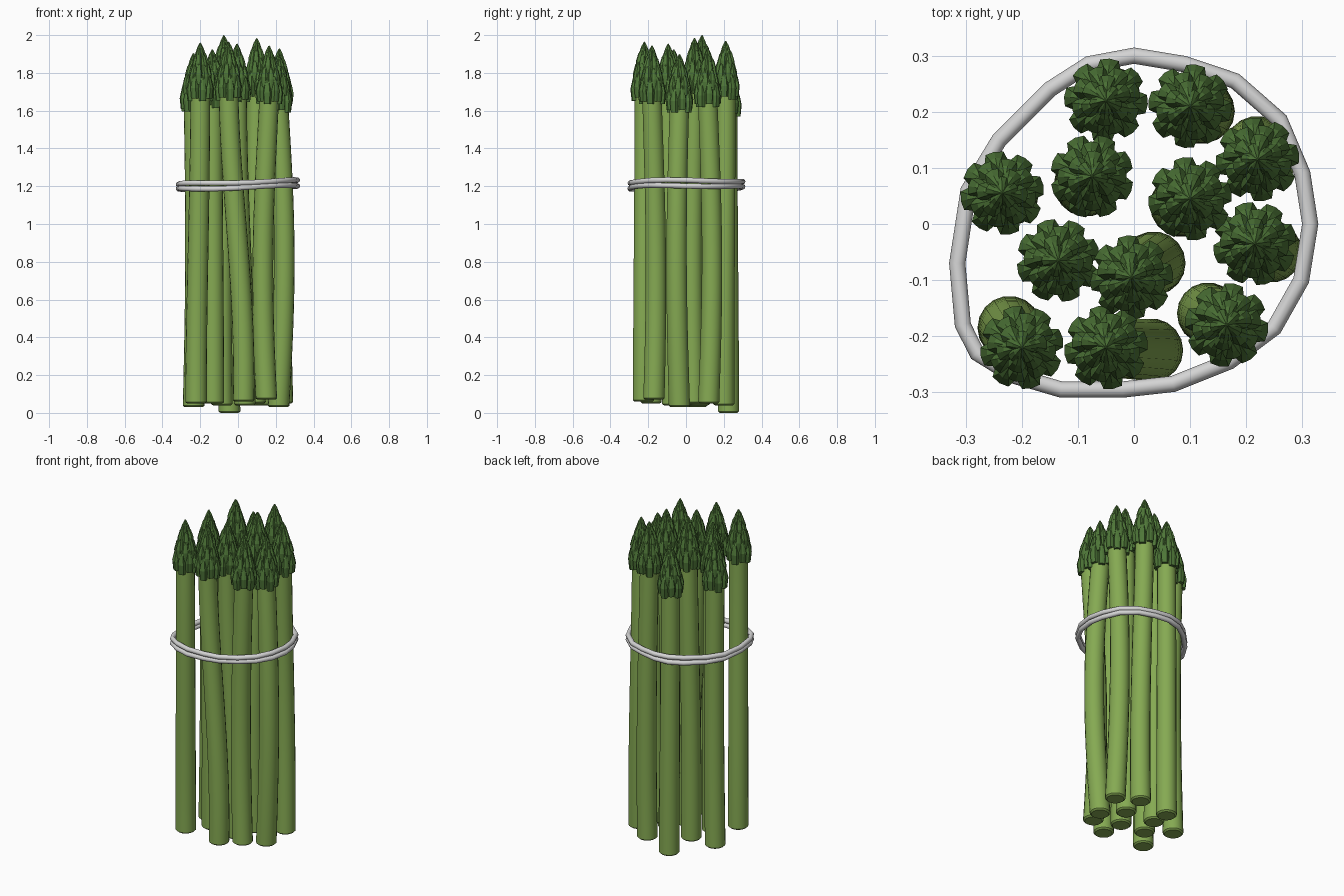
import bpy, bmesh, math, random
from mathutils import Vector

if "Cube" in bpy.data.objects:
    bpy.data.objects.remove(bpy.data.objects["Cube"])

random.seed(4)


def material(name, rgb):
    m = bpy.data.materials.new(name)
    m.diffuse_color = (*rgb, 1)
    m.use_nodes = True
    m.node_tree.nodes["Principled BSDF"].inputs["Base Color"].default_value = m.diffuse_color
    return m


STALK = material("stalk green", (0.235, 0.40, 0.085))
TIP = material("tip dark green", (0.078, 0.185, 0.04))
BAND = material("band light grey", (0.66, 0.66, 0.66))


def bridge(bm, a, b):
    n = len(a)
    for i in range(n):
        j = (i + 1) % n
        bm.faces.new((a[i], a[j], b[j], b[i]))


def loft(bm, rings):
    """Skin a list of point rings and cap both ends."""
    vs = [[bm.verts.new(p) for p in ring] for ring in rings]
    for a, b in zip(vs, vs[1:]):
        bridge(bm, a, b)
    bm.faces.new(vs[0][::-1])
    bm.faces.new(vs[-1])


def circle(c, r, n):
    return [(c[0] + r * math.cos(2 * math.pi * i / n),
             c[1] + r * math.sin(2 * math.pi * i / n), c[2]) for i in range(n)]


def to_mesh(bm, name, mat):
    bmesh.ops.recalc_face_normals(bm, faces=bm.faces)
    me = bpy.data.meshes.new(name)
    bm.to_mesh(me)
    bm.free()
    me.materials.append(mat)
    return me


def add(name, me, loc=(0, 0, 0)):
    ob = bpy.data.objects.new(name, me)
    ob.location = loc
    bpy.context.collection.objects.link(ob)
    return ob


def smooth(ob, deg=40):
    bpy.ops.object.select_all(action='DESELECT')
    ob.select_set(True)
    bpy.context.view_layer.objects.active = ob
    bpy.ops.object.shade_smooth_by_angle(angle=math.radians(deg))


# Spear tip: a tapered core wrapped in tiers of overlapping pointed scales
def scale_leaf(bm, ang, z0, z1, radii, w, t):
    out = Vector((math.cos(ang), math.sin(ang), 0))
    side = Vector((-out.y, out.x, 0))
    rings = []
    for f, r, k in zip((0, 0.4, 0.75, 1), radii, (0.85, 1.0, 0.62, 0.1)):
        z = Vector((0, 0, z0 + (z1 - z0) * f))
        hw, th = w * k, t * (0.4 + 0.6 * k)
        sec = ((-hw, r - th), (-hw * 0.75, r - 0.003), (0, r), (hw * 0.75, r - 0.003), (hw, r - th))
        rings.append([out * v + side * u + z for u, v in sec])
    loft(bm, rings)


def tip_mesh():
    bm = bmesh.new()
    core = ((0.0, 0.05), (0.1, 0.05), (0.19, 0.034), (0.26, 0.016), (0.31, 0.001))
    loft(bm, [circle((0, 0, z), r, 12) for z, r in core])
    tiers = (  # count, bottom, top, radii up the scale, half width, thickness
        (8, 0.0, 0.15, (0.069, 0.075, 0.064, 0.045), 0.022, 0.022),
        (8, 0.075, 0.215, (0.059, 0.062, 0.05, 0.03), 0.019, 0.02),
        (6, 0.145, 0.268, (0.045, 0.046, 0.034, 0.015), 0.017, 0.016),
        (5, 0.205, 0.308, (0.03, 0.03, 0.018, 0.004), 0.012, 0.012))
    for k, (n, z0, z1, radii, w, t) in enumerate(tiers):
        for i in range(n):
            dz = 0.014 * (i % 2) if k < 3 else 0
            scale_leaf(bm, 2 * math.pi * (i + 0.5 * (k % 2)) / n, z0 + dz, z1 + dz * 0.5, radii, w, t)
    return to_mesh(bm, "spear_tip", TIP)


# Stalk: round tube from a cut base to the tip, gently bent on the way
def stalk_mesh(base, top, bulge):
    bm = bmesh.new()
    n = 16
    rings = [circle(base, 0.048, 18)]
    for i in range(n + 1):
        t = i / n
        s = t * t * (3 - 2 * t)
        p = base.lerp(top, s)
        p.z = base.z + 0.008 + (top.z - base.z - 0.008) * t
        p += bulge * math.sin(math.pi * t)
        rings.append(circle(p, 0.057 - 0.005 * t, 18))
    loft(bm, rings)
    return to_mesh(bm, "stalk", STALK)


# tip x, y, z; base x, y, z; sideways bend x, y
SPEARS = (
    (-0.05, 0.22, 1.88, -0.045, 0.225, 0.0, 0.0, 0.0),
    (0.10, 0.21, 1.97, 0.12, 0.20, 0.04, 0.01, 0.0),
    (0.22, 0.115, 1.93, 0.235, 0.12, 0.05, -0.01, 0.02),
    (-0.235, 0.055, 1.905, -0.235, 0.055, 0.03, 0.01, -0.005),
    (-0.075, 0.085, 2.0, -0.085, 0.07, 0.04, -0.005, 0.0),
    (0.10, 0.045, 1.985, 0.09, 0.04, 0.05, -0.01, -0.01),
    (0.215, -0.035, 1.90, 0.215, -0.035, 0.03, 0.03, -0.015),
    (-0.135, -0.065, 1.925, -0.13, -0.065, 0.05, 0.0, 0.0),
    (-0.005, -0.095, 1.955, 0.035, -0.07, 0.04, 0.0, 0.0),
    (0.165, -0.18, 1.945, 0.15, -0.17, 0.07, -0.025, 0.015),
    (-0.20, -0.22, 1.96, -0.222, -0.185, 0.05, 0.0, 0.0),
    (-0.05, -0.22, 1.965, 0.03, -0.225, 0.06, 0.01, 0.0),
)
tip = tip_mesh()
for i, (tx, ty, tz, bx, by, bz, ux, uy) in enumerate(SPEARS, 1):
    neck = Vector((tx, ty, tz - 0.31))
    st = add(f"stalk_{i}", stalk_mesh(Vector((bx, by, bz)), neck + Vector((0, 0, 0.03)), Vector((ux, uy, 0))))
    smooth(st)
    head = add(f"spear_tip_{i}", tip, neck)
    head.rotation_euler.z = random.uniform(0, 6.28)

# Band: two cords side by side around the bundle
LOOP = ((-0.08, 0.285), (0, 0.30), (0.09, 0.285), (0.18, 0.255), (0.26, 0.185), (0.30, 0.09),
        (0.314, 0), (0.298, -0.1), (0.25, -0.185), (0.17, -0.245), (0.07, -0.285), (-0.02, -0.295),
        (-0.13, -0.295), (-0.215, -0.27), (-0.28, -0.23), (-0.305, -0.18), (-0.315, -0.07),
        (-0.295, 0.06), (-0.24, 0.15), (-0.15, 0.24))


def cord(name, z, phase):
    bm = bmesh.new()
    n = len(LOOP)
    pts = []
    for i, (x, y) in enumerate(LOOP):
        wave = 0.004 * math.sin(6 * math.pi * i / n + phase)
        pts.append(Vector((x, y, z + 0.03 * x + wave)))
    rings = []
    for i, p in enumerate(pts):
        d = (pts[(i + 1) % n] - pts[i - 1]).normalized()
        out = d.cross(Vector((0, 0, 1))).normalized()
        up = out.cross(d)
        rings.append([bm.verts.new(p + 0.0145 * (out * math.cos(a) + up * math.sin(a)))
                      for a in (2 * math.pi * k / 10 for k in range(10))])
    for i in range(n):
        bridge(bm, rings[i], rings[(i + 1) % n])
    smooth(add(name, to_mesh(bm, name, BAND)), 50)


cord("band_lower", 1.194, 0.0)
cord("band_upper", 1.221, 1.2)
